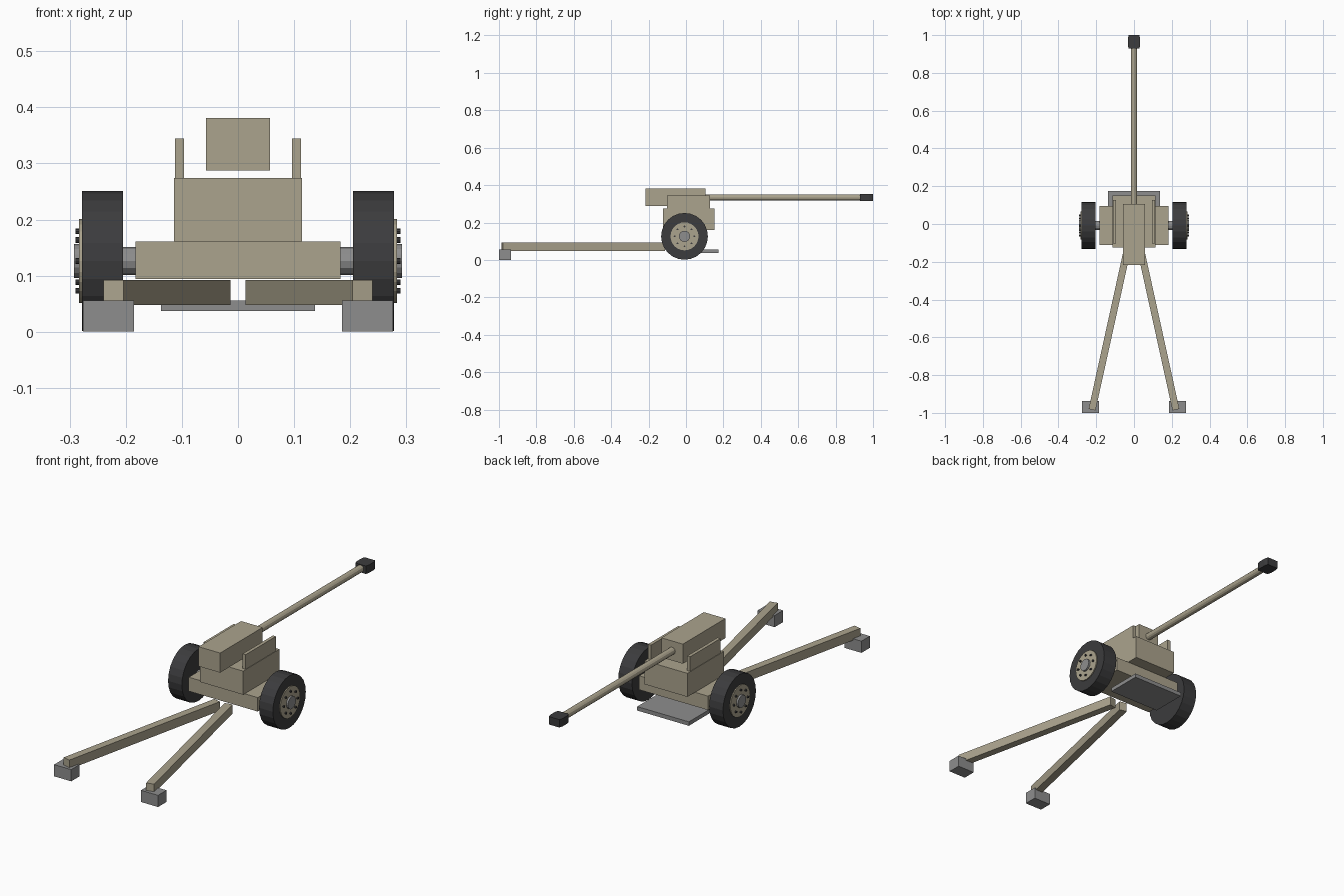
import bpy, bmesh, math
from mathutils import Vector, Matrix

cube = bpy.data.objects.get("Cube")
if cube:
    bpy.data.objects.remove(cube, do_unlink=True)


def material(name, rgb):
    m = bpy.data.materials.new(name)
    m.use_nodes = True
    color = (*rgb, 1)
    m.diffuse_color = color
    bsdf = next(n for n in m.node_tree.nodes if n.type == 'BSDF_PRINCIPLED')
    bsdf.inputs["Base Color"].default_value = color
    return m


tan = material("khaki_paint", (0.41, 0.37, 0.27))
steel = material("grey_steel", (0.27, 0.27, 0.27))
dark = material("dark_rubber", (0.045, 0.045, 0.047))


def finish(name, bm, mat):
    bmesh.ops.recalc_face_normals(bm, faces=bm.faces)
    mesh = bpy.data.meshes.new(name)
    bm.to_mesh(mesh)
    bm.free()
    mesh.materials.append(mat)
    obj = bpy.data.objects.new(name, mesh)
    bpy.context.collection.objects.link(obj)
    return obj


def box(name, mat, x, y, z):
    """Box from a (low, high) pair on each axis."""
    bm = bmesh.new()
    size = [b - a for a, b in (x, y, z)]
    mid = [(a + b) / 2 for a, b in (x, y, z)]
    bmesh.ops.create_cube(bm, size=1, matrix=Matrix.Translation(mid) @ Matrix.Diagonal((*size, 1)))
    return finish(name, bm, mat)


def rod(name, mat, start, end, radius, sides):
    """Cylinder between two points."""
    a, b = Vector(start), Vector(end)
    turn = (b - a).to_track_quat('Z', 'Y').to_matrix().to_4x4()
    bm = bmesh.new()
    bmesh.ops.create_cone(bm, cap_ends=True, segments=sides, radius1=radius, radius2=radius,
                          depth=(b - a).length, matrix=Matrix.Translation((a + b) / 2) @ turn)
    return finish(name, bm, mat)


def prism(name, mat, outline, z0, z1):
    """Flat outline extruded upward."""
    bm = bmesh.new()
    face = bm.faces.new([bm.verts.new((x, y, z0)) for x, y in outline])
    top = bmesh.ops.extrude_face_region(bm, geom=[face])["geom"]
    bmesh.ops.translate(bm, vec=(0, 0, z1 - z0), verts=[v for v in top if isinstance(v, bmesh.types.BMVert)])
    return finish(name, bm, mat)


# Carriage and gun
box("lower_carriage", tan, (-0.183, 0.183), (-0.112, 0.094), (0.094, 0.161))
box("upper_carriage", tan, (-0.114, 0.114), (-0.124, 0.152), (0.161, 0.274))
box("base_plate", steel, (-0.137, 0.137), (0.0, 0.174), (0.037, 0.056))
box("breech", tan, (-0.057, 0.057), (-0.217, 0.105), (0.287, 0.381))
rod("barrel", tan, (0, 0.09, 0.334), (0, 0.95, 0.334), 0.017, 12)
prism("muzzle_brake", dark,
      [(-0.028, 0.929), (0.028, 0.929), (0.033, 0.947), (0.033, 0.982),
       (0.028, 1.0), (-0.028, 1.0), (-0.033, 0.982), (-0.033, 0.947)], 0.315, 0.353)

WHEEL_Y, WHEEL_Z = -0.008, 0.126

for side, s in (("left", 1), ("right", -1)):
    def span(a, b):
        return tuple(sorted((s * a, s * b)))

    def axle_rod(name, mat, x0, x1, radius, sides, dy=0, dz=0):
        y, z = WHEEL_Y + dy, WHEEL_Z + dz
        return rod(f"{side}_{name}", mat, (s * x0, y, z), (s * x1, y, z), radius, sides)

    # Cradle cheek
    box(f"{side}_cheek", tan, span(0.096, 0.112), (-0.102, 0.128), (0.274, 0.344))

    # Wheel, hub and bolts
    axle_rod("tyre", dark, 0.205, 0.278, 0.125, 24)
    axle_rod("axle", steel, 0.17, 0.21, 0.025, 12)
    axle_rod("wheel_disc", tan, 0.27, 0.283, 0.075, 24)
    axle_rod("hub_cap", steel, 0.275, 0.292, 0.030, 16)
    for i in range(8):
        a = i * math.tau / 8
        axle_rod(f"bolt_{i + 1}", dark, 0.275, 0.290, 0.005, 8,
                 0.053 * math.cos(a), 0.053 * math.sin(a))

    # Spread trail leg and its ground foot
    start, end = Vector((s * 0.031, -0.115)), Vector((s * 0.222, -0.983))
    along = (end - start).normalized()
    across = Vector((-along.y, along.x)) * 0.0185
    prism(f"{side}_trail", tan,
          [start - across, start + across, end + across, end - across], 0.048, 0.092)
    box(f"{side}_trail_foot", steel, span(0.185, 0.276), (-1.0, -0.936), (0.0, 0.056))
